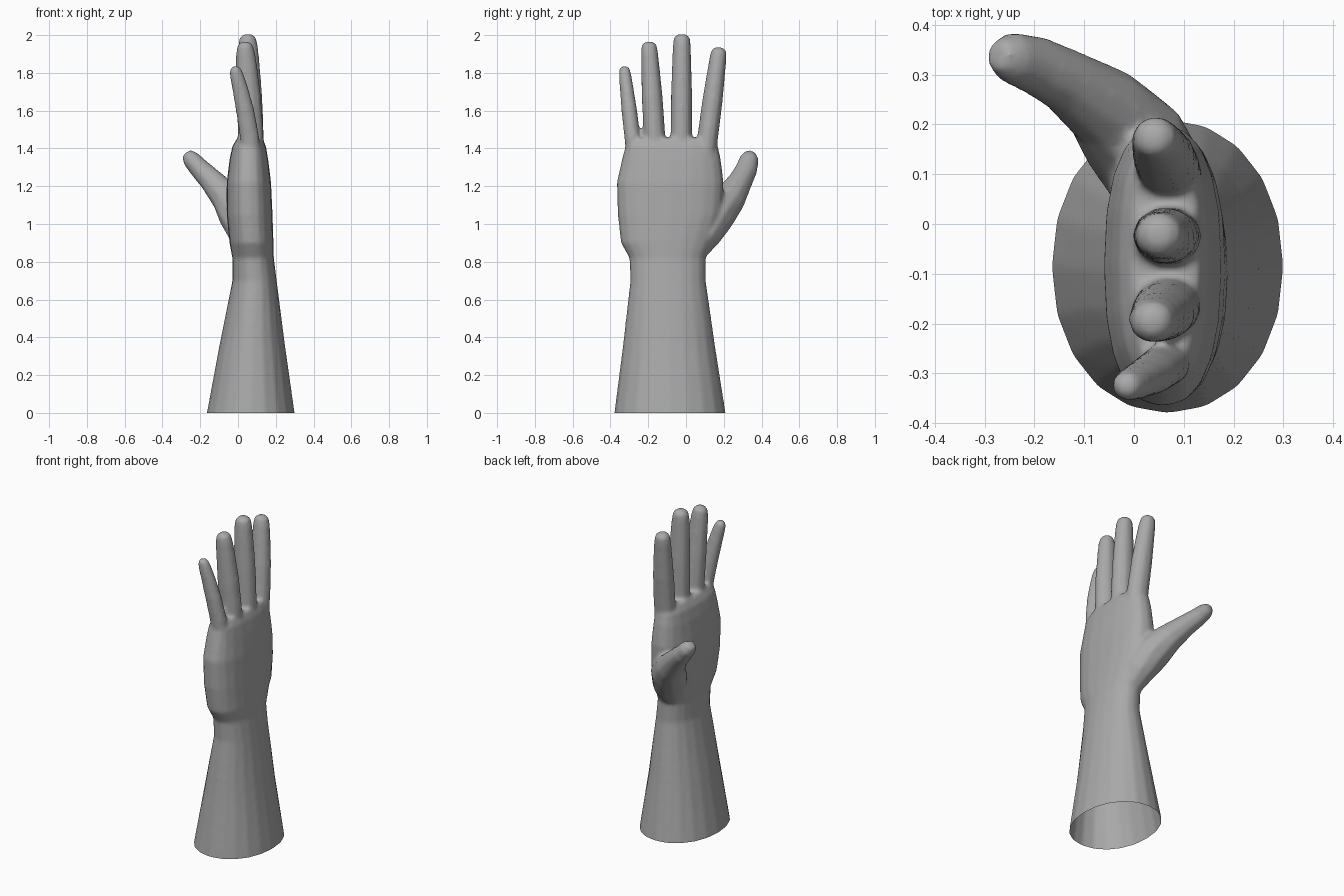
import bpy, bmesh, math
from mathutils import Vector

cube = bpy.data.objects.get("Cube")
if cube:
    bpy.data.objects.remove(cube, do_unlink=True)

skin = bpy.data.materials.new("plain grey")
skin.use_nodes = True
grey = (0.4, 0.4, 0.4, 1)
skin.diffuse_color = grey
skin.node_tree.nodes["Principled BSDF"].inputs["Base Color"].default_value = grey

bm = bmesh.new()


def loft(rings):
    """Skin a closed tube through rings of points."""
    rows = [[bm.verts.new(p) for p in ring] for ring in rings]
    n = len(rows[0])
    for a, b in zip(rows, rows[1:]):
        for i in range(n):
            j = (i + 1) % n
            bm.faces.new((a[i], a[j], b[j], b[i]))
    bm.faces.new(rows[0][::-1])
    bm.faces.new(rows[-1])


def slab(z, x0, x1, y0, y1, power, sides=20):
    """Horizontal rounded section filling the given extents."""
    ring = []
    for i in range(sides):
        a = math.tau * i / sides
        c, s = math.cos(a), math.sin(a)
        ring.append(((x0 + x1) / 2 + (x1 - x0) / 2 * math.copysign(abs(c) ** (2 / power), c),
                     (y0 + y1) / 2 + (y1 - y0) / 2 * math.copysign(abs(s) ** (2 / power), s), z))
    return ring


def digit(path, sides=10):
    """Tapered tube; each stop is (x, y, z, radius across, radius deep)."""
    pts = [Vector(p[:3]) for p in path]
    rings = []
    for i, (p, stop) in enumerate(zip(pts, path)):
        along = (pts[min(i + 1, len(pts) - 1)] - pts[max(i - 1, 0)]).normalized()
        deep = Vector((0, 1, 0)).cross(along).normalized()
        across = along.cross(deep)
        angles = [math.tau * k / sides for k in range(sides)]
        rings.append([p + across * math.sin(a) * stop[3] + deep * math.cos(a) * stop[4]
                      for a in angles])
    loft(rings)


# Forearm, wrist and palm: z, x range, y range, squareness
loft([slab(*s) for s in (
    (-0.1, -0.18, 0.31, -0.39, 0.22, 2.1),
    (0, -0.165, 0.3, -0.38, 0.21, 2.1),
    (0.35, -0.10, 0.25, -0.335, 0.155, 2.1),
    (0.7, -0.03, 0.205, -0.295, 0.105, 2.2),
    (0.82, -0.03, 0.19, -0.3, 0.105, 2.2),
    (0.9, -0.045, 0.188, -0.345, 0.14, 2.3),
    (1.05, -0.06, 0.183, -0.362, 0.19, 2.4),
    (1.22, -0.06, 0.175, -0.367, 0.2, 2.4),
    (1.34, -0.045, 0.16, -0.34, 0.185, 2.5),
    (1.41, -0.03, 0.148, -0.322, 0.17, 2.7),
    (1.455, -0.005, 0.13, -0.29, 0.15, 2.7))])

# Fingers: root y, tip y, tip x, tip height, root and tip half widths
for y0, y1, x1, top, r0, r1 in (
        (-0.272, -0.328, -0.02, 1.835, 0.045, 0.03),
        (-0.16, -0.197, 0.035, 1.965, 0.06, 0.042),
        (-0.025, -0.022, 0.05, 2.005, 0.06, 0.045),
        (0.102, 0.177, 0.04, 1.935, 0.058, 0.042)):
    path = []
    for t, width, depth in ((0, 1, 1.05), (0.22, 0.92, 1.0), (0.5, 0.85, 0.9),
                            (0.75, 0.5, 0.6), (0.9, 0.25, 0.35), (0.97, 0, 0), (1, 0, 0)):
        end = 0.5 if t == 1 else 1
        bend = t ** 1.5
        path.append((0.07 + (x1 - 0.07) * bend, y0 + (y1 - y0) * t, 1.36 + (top - 1.36) * t,
                     end * (r1 + (r0 - r1) * width), end * (r1 + (r0 * 1.15 - r1) * depth)))
    digit(path)

# Thumb with its fleshy base
digit([(0.08, 0.02, 0.82, 0.06, 0.06),
       (0.05, 0.09, 0.95, 0.1, 0.1),
       (0.0, 0.17, 1.06, 0.1, 0.11),
       (-0.06, 0.235, 1.14, 0.085, 0.085),
       (-0.14, 0.29, 1.23, 0.065, 0.065),
       (-0.2, 0.32, 1.29, 0.06, 0.056),
       (-0.25, 0.335, 1.345, 0.052, 0.048),
       (-0.275, 0.34, 1.375, 0.03, 0.028)])

bmesh.ops.recalc_face_normals(bm, faces=bm.faces)
mesh = bpy.data.meshes.new("hand_and_forearm")
bm.to_mesh(mesh)
bm.free()
hand = bpy.data.objects.new("hand_and_forearm", mesh)
bpy.context.collection.objects.link(hand)

# Fuse the parts into one skin
fuse = hand.modifiers.new("fuse", 'REMESH')
fuse.mode = 'VOXEL'
fuse.voxel_size = 0.01
soften = hand.modifiers.new("soften", 'SMOOTH')
soften.factor = 0.5
soften.iterations = 8
deps = bpy.context.evaluated_depsgraph_get()
fused = bpy.data.meshes.new_from_object(hand.evaluated_get(deps))
hand.modifiers.clear()
hand.data = fused

# Cut the forearm off flat and leave it open
bm = bmesh.new()
bm.from_mesh(fused)
bmesh.ops.bisect_plane(bm, geom=bm.verts[:] + bm.edges[:] + bm.faces[:],
                       plane_co=(0, 0, 0), plane_no=(0, 0, 1), clear_inner=True)
for f in bm.faces:
    f.smooth = True
bm.to_mesh(fused)
bm.free()
fused.materials.clear()
fused.materials.append(skin)
